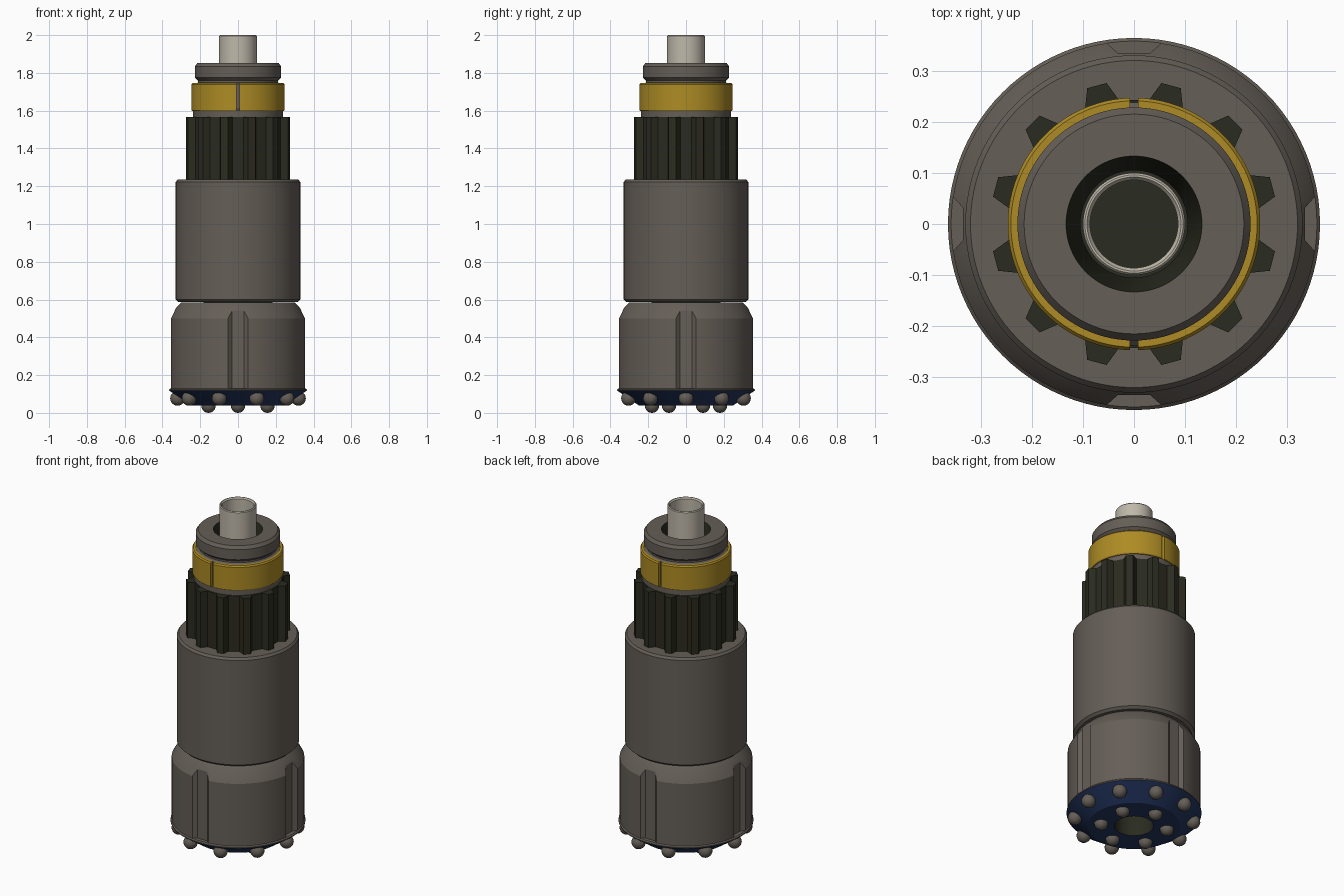
import bpy, bmesh, math
from math import sin, cos, pi, radians
from mathutils import Matrix

cube = bpy.data.objects.get("Cube")
if cube:
    bpy.data.objects.remove(cube)


def material(name, r, g, b):
    m = bpy.data.materials.new(name)
    m.use_nodes = True
    m.diffuse_color = (r, g, b, 1)
    m.node_tree.nodes["Principled BSDF"].inputs["Base Color"].default_value = (r, g, b, 1)
    return m


STEEL = material("warm grey steel", 0.13, 0.112, 0.095)
DARK = material("dark olive", 0.023, 0.024, 0.014)
BLUE = material("navy blue", 0.016, 0.036, 0.115)
BRASS = material("brass yellow", 0.42, 0.26, 0.018)
PALE = material("pale grey", 0.52, 0.48, 0.40)


def finish(name, bm, mats, rule=None, angle=28):
    bmesh.ops.recalc_face_normals(bm, faces=bm.faces)
    bm.normal_update()
    if rule:
        for f in bm.faces:
            f.material_index = rule(f.calc_center_median(), f.normal)
    mesh = bpy.data.meshes.new(name)
    bm.to_mesh(mesh)
    bm.free()
    ob = bpy.data.objects.new(name, mesh)
    bpy.context.collection.objects.link(ob)
    for m in mats:
        mesh.materials.append(m)
    activate(ob)
    bpy.ops.object.shade_smooth_by_angle(angle=radians(angle))
    return ob


def activate(ob):
    bpy.ops.object.select_all(action='DESELECT')
    ob.select_set(True)
    bpy.context.view_layer.objects.active = ob


def lathe(name, profile, mats, rule=None, start=0, sweep=2 * pi, segs=96):
    """Revolve a closed (radius, height) profile, capping partial sweeps."""
    bm = bmesh.new()
    full = sweep > 6.28
    rings = []
    for i in range(segs if full else segs + 1):
        a = start + sweep * i / segs
        rings.append([bm.verts.new((r * cos(a), r * sin(a), z)) for r, z in profile])
    n = len(profile)
    for i in range(segs):
        p, q = rings[i], rings[(i + 1) % len(rings)]
        for j in range(n):
            k = (j + 1) % n
            bm.faces.new((p[j], q[j], q[k], p[k]))
    if not full:
        bm.faces.new(rings[0])
        bm.faces.new(rings[-1])
    return finish(name, bm, mats, rule)


def prism(bm, points, z0, z1):
    base = bm.faces.new([bm.verts.new((x, y, z0)) for x, y in points])
    top = bmesh.ops.extrude_face_region(bm, geom=[base])
    bmesh.ops.translate(bm, vec=(0, 0, z1 - z0),
                        verts=[v for v in top["geom"] if isinstance(v, bmesh.types.BMVert)])


def balls(name, count, radius, height, size, offset):
    bm = bmesh.new()
    for i in range(count):
        a = offset + 2 * pi * i / count
        spot = Matrix.Translation((radius * cos(a), radius * sin(a), height))
        bmesh.ops.create_uvsphere(bm, u_segments=20, v_segments=12, radius=size, matrix=spot)
    finish(name, bm, [STEEL], angle=60)


def in_bore(c, n):
    return 1 if math.hypot(c.x, c.y) < 0.14 and n.x * c.x + n.y * c.y < -0.01 else 0


def head_rule(c, n):
    if in_bore(c, n):
        return 1
    return 2 if c.z < 0.12 and n.z < -0.3 else 0


# Drill head: bevelled shoulder, flared rim, conical gauge row and flat face
head = lathe("drill_head", [
    (0.105, 0.04), (0.25, 0.04), (0.364, 0.118), (0.364, 0.124), (0.358, 0.13),
    (0.358, 0.50), (0.325, 0.56), (0.30, 0.585), (0.105, 0.585)],
    [STEEL, DARK, BLUE], head_rule)

# Four vertical chip flutes cut down to the rim
bm = bmesh.new()
for i in range(4):
    a = i * pi / 2
    outline = [(0.335, -0.032), (0.40, -0.105), (0.40, 0.105), (0.335, 0.032)]
    prism(bm, [(x * cos(a) - y * sin(a), x * sin(a) + y * cos(a)) for x, y in outline], 0.13, 0.7)
cutter = finish("flute_cutter", bm, [STEEL])
cutter.hide_render = True
activate(head)
cut = head.modifiers.new("flutes", 'BOOLEAN')
cut.operation = 'DIFFERENCE'
cut.solver = 'EXACT'
cut.object = cutter
bpy.ops.object.modifier_apply(modifier=cut.name)
bpy.data.objects.remove(cutter)
bpy.ops.object.shade_smooth_by_angle(angle=radians(28))

# Carbide buttons
balls("gauge_buttons", 10, 0.32, 0.077, 0.039, 0)
balls("face_buttons", 6, 0.18, 0.038, 0.038, pi / 6)

# Bored body with shoulder, shank core, ring seat, neck groove and top collar
lathe("shank_body", [
    (0.105, 0.585), (0.315, 0.587), (0.33, 0.60), (0.33, 1.222), (0.32, 1.235),
    (0.238, 1.235), (0.238, 1.60), (0.228, 1.61), (0.228, 1.74), (0.212, 1.75),
    (0.212, 1.76), (0.228, 1.775), (0.228, 1.835), (0.215, 1.853),
    (0.133, 1.853), (0.105, 1.70)],
    [STEEL, DARK], in_bore)

# Twelve-tooth spline sleeve
bm = bmesh.new()
outline = []
for i in range(12):
    for r, d in ((0.245, -8), (0.281, -4), (0.281, 4), (0.245, 8), (0.243, 15)):
        a = radians(15 + 30 * i + d)
        outline.append((r * cos(a), r * sin(a)))
prism(bm, outline, 1.2, 1.567)
finish("spline_sleeve", bm, [DARK], angle=20)

# Split retaining ring in two halves
gap = 0.033
for label, start in (("left", -pi / 2), ("right", pi / 2)):
    lathe("retaining_ring_" + label, [
        (0.226, 1.598), (0.243, 1.598), (0.247, 1.604), (0.247, 1.738),
        (0.241, 1.746), (0.226, 1.746)],
        [BRASS], start=start + gap, sweep=pi - 2 * gap, segs=48)

# Foot valve tube
lathe("valve_tube", [
    (0.086, 1.6), (0.10, 1.6), (0.10, 1.995), (0.096, 2.0), (0.092, 2.0), (0.086, 1.992)],
    [PALE], segs=64)
